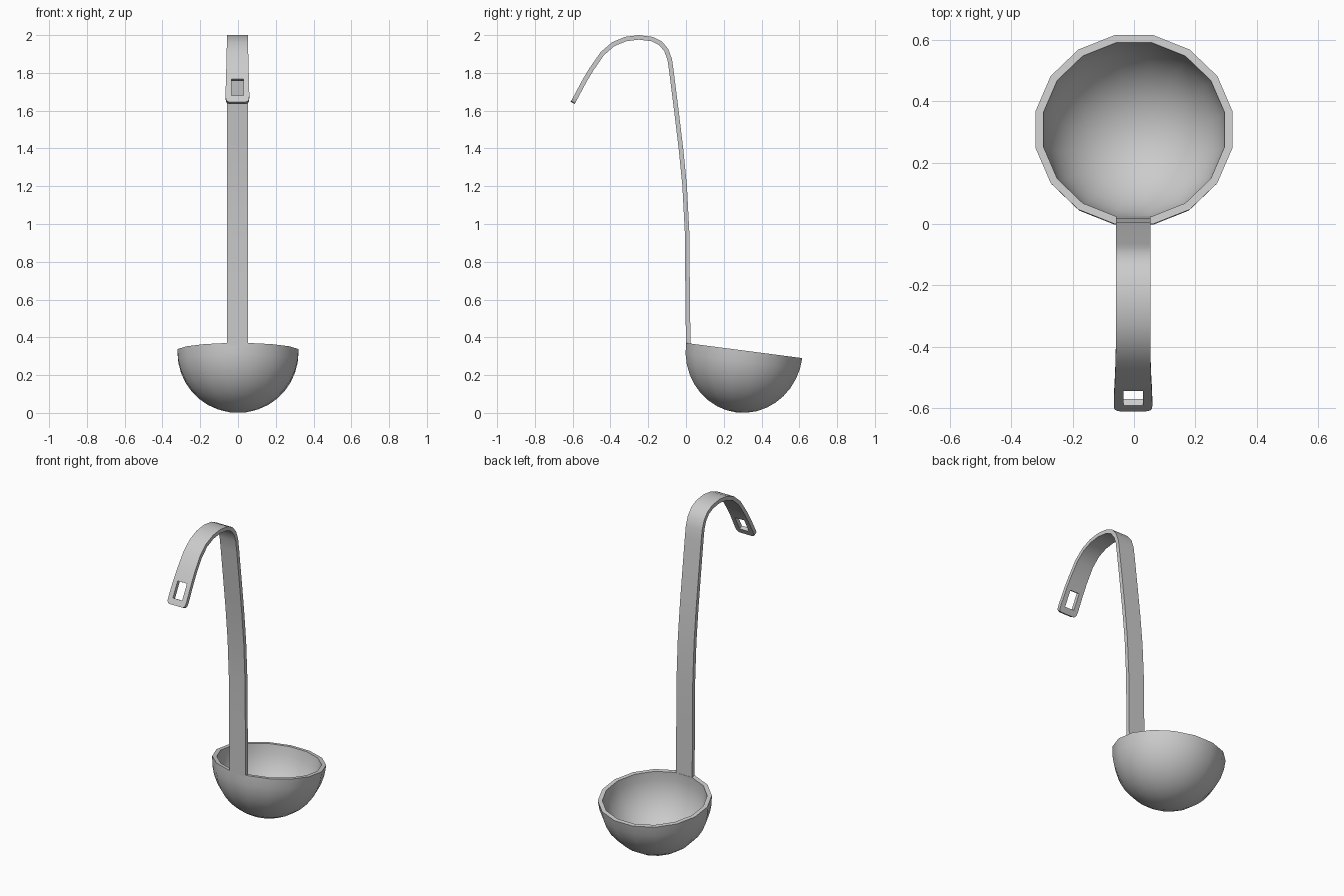
import bpy, bmesh, math
from mathutils import Matrix

if "Cube" in bpy.data.objects:
    bpy.data.objects.remove(bpy.data.objects["Cube"])


def make_object(name, bm):
    bmesh.ops.recalc_face_normals(bm, faces=bm.faces)
    mesh = bpy.data.meshes.new(name)
    bm.to_mesh(mesh)
    bm.free()
    obj = bpy.data.objects.new(name, mesh)
    bpy.context.collection.objects.link(obj)
    bpy.ops.object.select_all(action='DESELECT')
    bpy.context.view_layer.objects.active = obj
    obj.select_set(True)
    return obj


# Bowl: 16-sided thick hemisphere, spun from its wall profile and tilted
SIDES, RINGS, TILT = 16, 9, math.radians(7.4)
R_OUT, R_IN = 0.327, 0.301
bm = bmesh.new()
angles = [i / RINGS * math.pi / 2 for i in range(RINGS + 1)]
profile = [(R_IN * math.sin(a), -0.305 * math.cos(a)) for a in angles]
profile += [(R_OUT * math.sin(a), -0.33 * math.cos(a)) for a in reversed(angles)]
verts = [bm.verts.new((r, 0, z)) for r, z in profile]
edges = [bm.edges.new(pair) for pair in zip(verts, verts[1:])]
bmesh.ops.spin(bm, geom=verts + edges, cent=(0, 0, 0), axis=(0, 0, 1),
               angle=2 * math.pi, steps=SIDES)
bmesh.ops.remove_doubles(bm, verts=bm.verts, dist=0.0005)
bm.transform(Matrix.Translation((0, 0.308, 0.33))
             @ Matrix.Rotation(-TILT, 4, 'X')
             @ Matrix.Diagonal((1, 0.967, 1, 1))
             @ Matrix.Rotation(math.pi / SIDES, 4, 'Z'))
make_object("bowl", bm)
bpy.ops.object.shade_smooth_by_angle(angle=math.radians(35))

# Handle: strip following (y, z, half width), with a hanging hole near the tip
path = [
    (0.012, 0.345, 0.056), (0.008, 0.70, 0.056), (0.006, 0.95, 0.056),
    (-0.007, 1.20, 0.056), (-0.027, 1.40, 0.056), (-0.051, 1.60, 0.056),
    (-0.076, 1.80, 0.056), (-0.086, 1.87, 0.056), (-0.104, 1.92, 0.056),
    (-0.135, 1.957, 0.056), (-0.18, 1.979, 0.056), (-0.25, 1.988, 0.056),
    (-0.32, 1.979, 0.056), (-0.385, 1.952, 0.056), (-0.443, 1.902, 0.057),
    (-0.50, 1.82, 0.059), (-0.535, 1.762, 0.061), (-0.582, 1.674, 0.063),
    (-0.593, 1.654, 0.061), (-0.598, 1.645, 0.055), (-0.600, 1.641, 0.044),
]
HOLE_ROW, HOLE_HALF, X_MID = 16, 0.032, -0.003
bm = bmesh.new()
rows = [[bm.verts.new((X_MID + x, y, z)) for x in (-w, -HOLE_HALF, HOLE_HALF, w)]
        for y, z, w in path]
for i, (a, b) in enumerate(zip(rows, rows[1:])):
    for j in range(3):
        if (i, j) != (HOLE_ROW, 1):
            bm.faces.new((a[j], a[j + 1], b[j + 1], b[j]))
handle = make_object("handle", bm)
solid = handle.modifiers.new("thickness", 'SOLIDIFY')
solid.thickness = 0.024
solid.offset = 0
bpy.ops.object.modifier_apply(modifier=solid.name)
bpy.ops.object.shade_smooth_by_angle(angle=math.radians(35))
